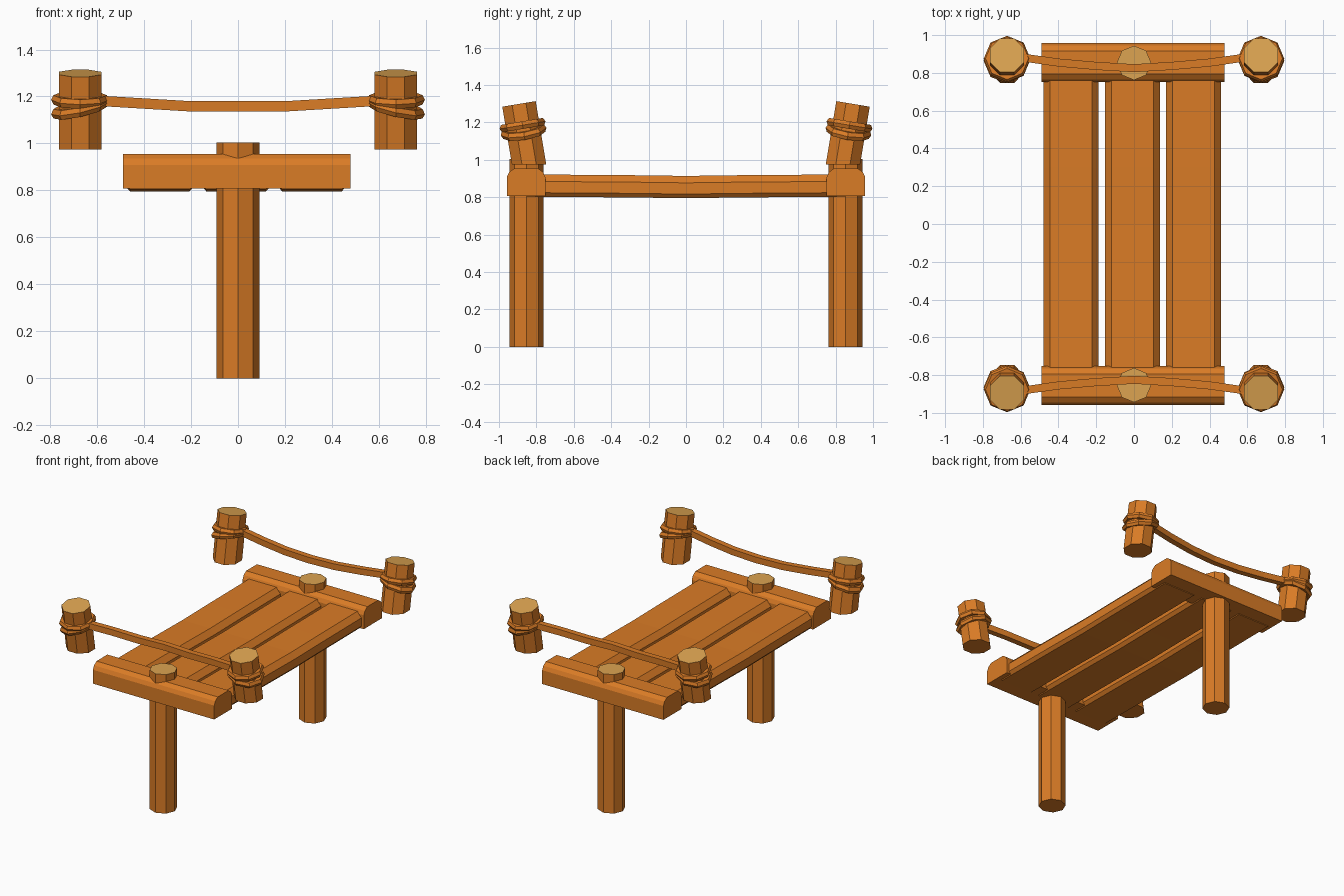
import bpy, math
from math import cos, sin, pi
from mathutils import Vector, Matrix

if "Cube" in bpy.data.objects:
    bpy.data.objects.remove(bpy.data.objects["Cube"])


def material(name, rgb):
    m = bpy.data.materials.new(name)
    m.diffuse_color = (*rgb, 1)
    m.use_nodes = True
    m.node_tree.nodes["Principled BSDF"].inputs["Base Color"].default_value = m.diffuse_color
    return m


WOOD = material("orange wood", (0.70, 0.20, 0.019))
CUT = material("pale cut wood", (0.72, 0.37, 0.082))


def loft(name, rings, closed=False, pale_top=False):
    """Skin a list of equal-length point rings; cap both ends unless closed."""
    n, k = len(rings[0]), len(rings)
    verts = [tuple(p) for r in rings for p in r]
    faces = []
    for i in range(k if closed else k - 1):
        a, b = i * n, ((i + 1) % k) * n
        faces += [(a + j, a + (j + 1) % n, b + (j + 1) % n, b + j) for j in range(n)]
    if not closed:
        faces += [tuple(reversed(range(n))), tuple(range((k - 1) * n, k * n))]
    me = bpy.data.meshes.new(name)
    me.from_pydata(verts, [], faces)
    me.materials.append(WOOD)
    me.materials.append(CUT)
    if pale_top:
        me.polygons[len(faces) - 1].material_index = 1
    ob = bpy.data.objects.new(name, me)
    bpy.context.collection.objects.link(ob)
    # consistent outward normals
    import bmesh
    bm = bmesh.new()
    bm.from_mesh(me)
    bmesh.ops.recalc_face_normals(bm, faces=bm.faces)
    bm.to_mesh(me)
    bm.free()
    return ob


def circle(r, turn=0.0):
    return [Vector((r * cos(turn + i * pi / 4), r * sin(turn + i * pi / 4), 0)) for i in range(8)]


# planks: chamfered section, slight sag in the middle
for i, x in enumerate((-0.333, -0.008, 0.315)):
    hw, rings = 0.146, []
    prof = [(-hw + .02, .803), (hw - .02, .803), (hw, .825), (hw, .885),
            (hw - .035, .922), (-hw + .035, .922), (-hw, .885), (-hw, .825)]
    for y, dz in ((-.85, 0), (-.3, -.004), (0, -.008), (.3, -.004), (.85, 0)):
        rings.append([(x + px, y, pz + dz) for px, pz in prof])
    loft(f"plank_{i + 1}", rings)

TILT = math.radians(9.5)
for s, end in ((-1, "front"), (1, "back")):
    # single leg poking through the crossbeam
    loft(f"{end}_leg", [[p + Vector((0, s * .853, z)) for p in circle(.091)] for z in (0, 1.005)],
         pale_top=True)

    # crossbeam with rounded upper edges
    prof = [(-.103, .808), (.103, .808), (.103, .908), (.09, .935), (.062, .955),
            (-.062, .955), (-.09, .935), (-.103, .908)]
    loft(f"{end}_crossbeam", [[(x, s * .855 + py, z) for py, z in prof] for x in (-.49, .48)])

    for sx, side in ((-1, "left"), (1, "right")):
        # outward leaning stub post, trimmed flat underneath
        top = Vector((sx * .672, s * .893, 1.299))
        frame = Matrix.Translation(top) @ Matrix.Rotation(-s * TILT, 4, 'X')
        axis = (frame.to_3x3() @ Vector((0, 0, 1))).normalized()
        upper = [frame @ p for p in circle(.098, pi / 8)]
        lower = [p - axis * ((p.z - .975) / axis.z) for p in upper]
        loft(f"{end}_{side}_post", [lower, upper], pale_top=True)

        # two rope coils: one level, one slanting down to the outside
        for name, drop, slope in (("upper", -.115, 0), ("lower", -.150, -.22)):
            rings = []
            for i in range(8):
                a = i * pi / 4
                sec = []
                for r, h in ((.085, -.02), (.114, -.02), (.124, 0), (.114, .02), (.085, .02)):
                    x, y = r * cos(a), r * sin(a)
                    sec.append(frame @ Vector((x, y, drop + h + slope * sx * x)))
                rings.append(sec)
            loft(f"{end}_{side}_{name}_coil", rings, closed=True)

    # sagging rope between the posts
    rings = []
    for x in (-.6, -.4, -.2, 0, .2, .4, .6):
        t = max(0, (abs(x) - .2) / .4)
        y, z = s * (.825 + .012 * abs(x) / .2 + .022 * t * t), 1.158 + .024 * t
        rings.append([(x, y + dy, z + dz) for dy, dz in
                      ((-.021, -.022), (.021, -.022), (.021, .022), (-.021, .022))])
    loft(f"{end}_rope", rings)
